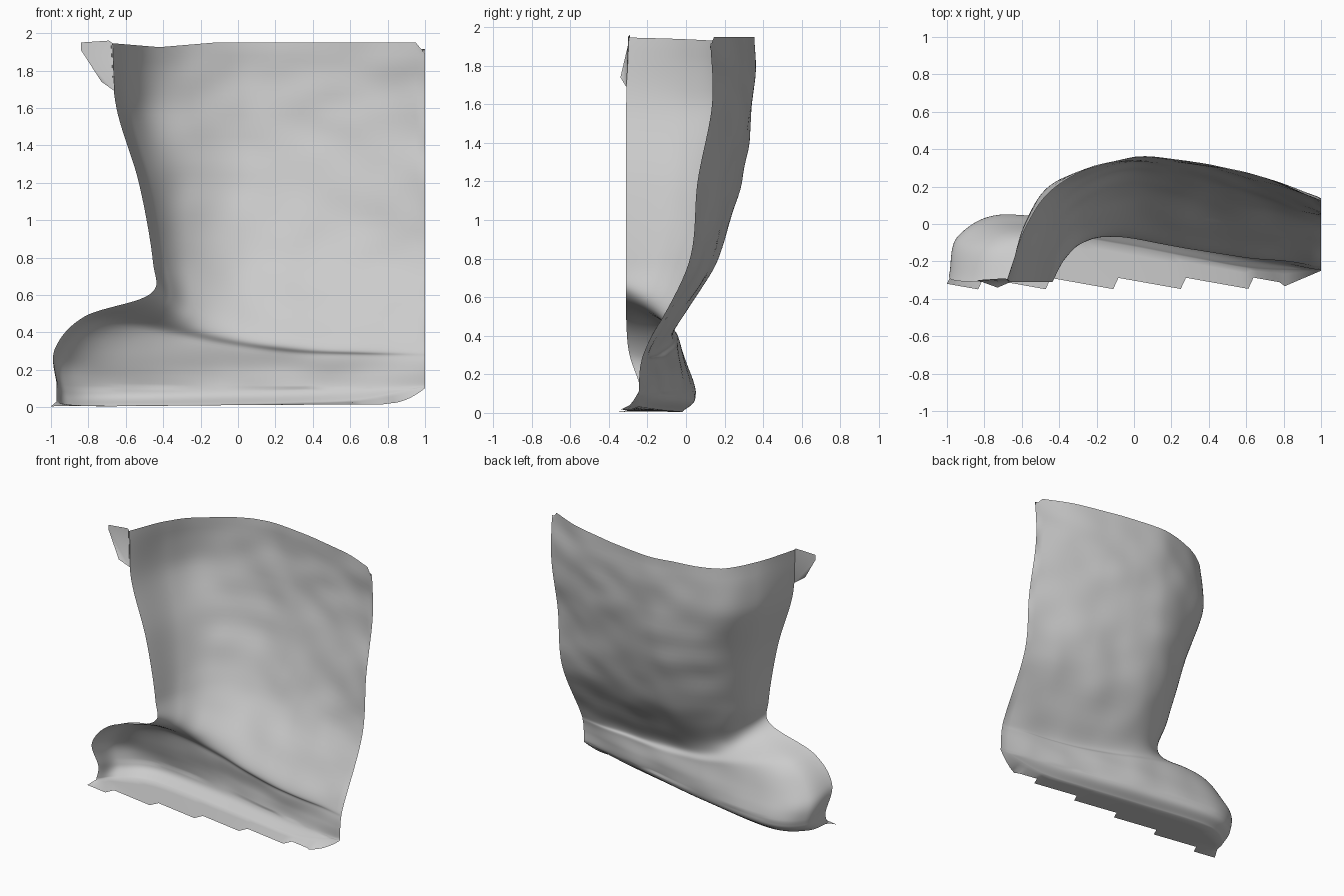
import bpy, bmesh
from mathutils import Vector, noise

if "Cube" in bpy.data.objects:
    bpy.data.objects.remove(bpy.data.objects["Cube"])


def level(z, pts):
    """Horizontal section at a constant height."""
    return [Vector((x, y, z)) for x, y in pts]


def section(pts):
    return [Vector(p) for p in pts]


def spline(pts, n):
    """Catmull-Rom curve through pts with n steps per span."""
    p = [2 * pts[0] - pts[1]] + pts + [2 * pts[-1] - pts[-2]]
    out = []
    for i in range(1, len(p) - 2):
        a, b, c, d = p[i - 1:i + 3]
        for k in range(n):
            t = k / n
            out.append(0.5 * (2 * b + (c - a) * t + (2 * a - 5 * b + 4 * c - d) * t * t
                              + (3 * b - a - 3 * c + d) * t ** 3))
    return out + [pts[-1].copy()]


def make_object(name, bm):
    me = bpy.data.meshes.new(name)
    bm.to_mesh(me)
    bm.free()
    for p in me.polygons:
        p.use_smooth = True
    ob = bpy.data.objects.new(name, me)
    bpy.context.collection.objects.link(ob)
    return ob


# Sections from the rim down: each runs from the left cut edge round the back to the right edge
rim = level(1.95, [(-.68, -.3), (-.57, .0), (-.4, .22), (0, .355), (.35, .32), (.7, .24), (1, .125)])
calf = level(1.6, [(-.65, -.31), (-.575, .01), (-.4, .23), (0, .345), (.35, .315), (.7, .235), (1, .135)])
upper = level(1.2, [(-.53, -.31), (-.465, -.03), (-.3, .175), (0, .29), (.35, .25), (.7, .165), (1, .06)])
lower = level(.78, [(-.455, -.31), (-.395, -.11), (-.27, .04), (0, .15), (.35, .13), (.7, .07), (1, .015)])
crease = section([(-.47, -.31, .605), (-.39, -.19, .55), (-.27, -.1, .49), (-.05, -.063, .43),
                  (.3, -.11, .38), (.65, -.16, .36), (1, -.195, .36)])
instep = section([(-.82, -.31, .485), (-.74, -.13, .455), (-.5, -.055, .41), (-.1, -.05, .33),
                  (.3, -.115, .28), (.65, -.172, .27), (1, -.232, .265)])
foot = section([(-.98, -.295, .31), (-.93, -.08, .25), (-.7, .015, .23), (-.1, -.025, .2),
                (.3, -.105, .18), (.65, -.172, .18), (1, -.242, .19)])
base = section([(-.97, -.235, .12), (-.92, -.06, .08), (-.68, .048, .075), (-.1, -.03, .075),
                (.3, -.115, .08), (.65, -.188, .095), (1, -.243, .125)])
sole = section([(-.97, -.26, .03), (-.9, -.12, .01), (-.67, -.02, .005), (-.1, -.105, .012),
                (.3, -.18, .022), (.65, -.24, .038), (1, -.246, .107)])

# Main curved wall, foot bulge and turned-under sole
STEP = 12
sections = [spline(s, STEP) for s in (rim, calf, upper, lower, crease, instep, foot, base, sole)]
columns = [spline([s[i] for s in sections], 10) for i in range(len(sections[0]))]
for i, col in enumerate(columns):
    u = i / (len(columns) - 1)
    fade = min(1, u * 4)
    # Slightly uneven rim with a clipped right corner
    col[0].z -= .025 * max(0, 1 - abs(col[0].x + .42) / .3) + .06 * max(0, col[0].x - .95) / .05
    for v in col:
        if v.z > .1 and 0 < u < 1:
            v.y += .013 * fade * noise.noise(Vector((v.x * 4, v.y * 2, v.z * 6)))
        v.z = max(v.z, .003)
    # Sole strip with its saw-toothed front edge
    end = col[-1].copy()
    x = -1 + 2 * u
    y = -.285 - .065 * (((x + .83) / .365) % 1)
    z = .005 + .012 * u
    if x > .8:
        k = (x - .8) / .2
        y = -.335 + .085 * k
        z = .02 + .082 * k * k
    edge = Vector((x, y, z))
    col += [end.lerp(edge, k / 4) for k in range(1, 5)]

bm = bmesh.new()
grid = [[bm.verts.new(v) for v in col] for col in columns]
for a, b in zip(grid, grid[1:]):
    for j in range(len(a) - 1):
        bm.faces.new((a[j], a[j + 1], b[j + 1], b[j]))
make_object("boot_shell", bm)

# Small torn flap at the upper left edge
bm = bmesh.new()
flap = [(-.66, -.31, 1.69), (-.73, -.34, 1.74), (-.84, -.3, 1.91), (-.84, -.3, 1.95),
        (-.69, -.29, 1.96), (-.67, -.3, 1.945)]
vs = [bm.verts.new(p) for p in flap]
for k in range(1, 5):
    bm.faces.new((vs[0], vs[k], vs[k + 1]))
make_object("edge_flap", bm)
